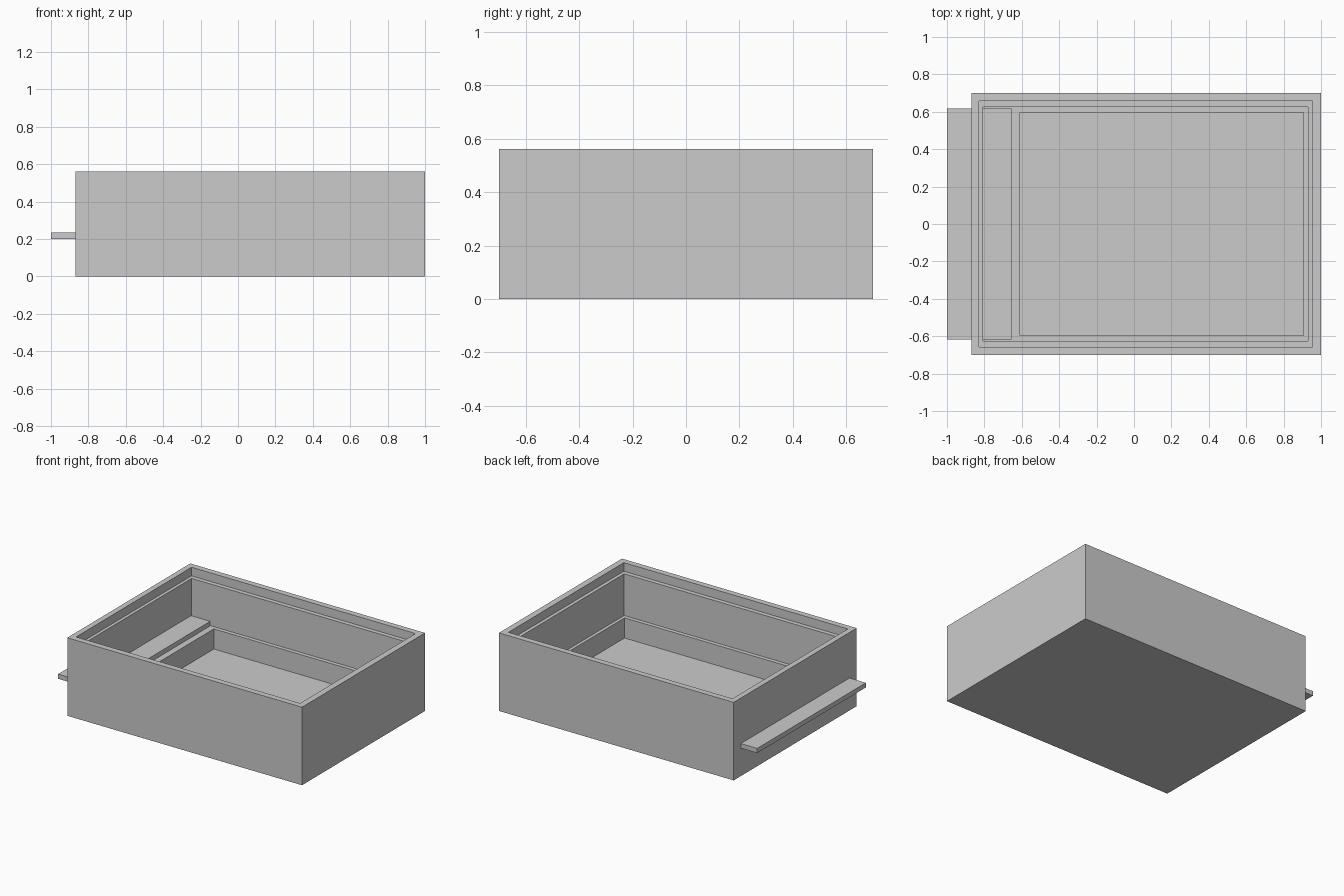
import bpy, bmesh

cube = bpy.data.objects.get("Cube")
if cube:
    bpy.data.objects.remove(cube, do_unlink=True)

grey = bpy.data.materials.new("plain grey")
grey.use_nodes = True
colour = (0.6, 0.6, 0.6, 1)
grey.diffuse_color = colour
grey.node_tree.nodes["Principled BSDF"].inputs["Base Color"].default_value = colour


def nested_box(name, rings):
    """Loft rectangles (x0, x1, half depth, z) in order and cap both ends."""
    bm = bmesh.new()
    loops = []
    for x0, x1, h, z in rings:
        corners = ((x0, -h), (x1, -h), (x1, h), (x0, h))
        loops.append([bm.verts.new((x, y, z)) for x, y in corners])
    for low, high in zip(loops, loops[1:]):
        for i in range(4):
            j = (i + 1) % 4
            bm.faces.new((low[i], low[j], high[j], high[i]))
    bm.faces.new(reversed(loops[0]))
    bm.faces.new(loops[-1])
    bmesh.ops.recalc_face_normals(bm, faces=bm.faces)
    mesh = bpy.data.meshes.new(name)
    bm.to_mesh(mesh)
    bm.free()
    mesh.materials.append(grey)
    obj = bpy.data.objects.new(name, mesh)
    bpy.context.collection.objects.link(obj)
    return obj


# Heights of the rim, lid ledge, inner shelf and pit floor
RIM, LEDGE, SHELF, FLOOR = 0.562, 0.5, 0.2, 0.055
outer = (-0.87, 1.0, 0.7)
lip = (-0.83, 0.955, 0.657)
cavity = (-0.807, 0.93, 0.625)
pit = (-0.61, 0.907, 0.596)

# Open box stepping down from the rim to the pit
nested_box("box_body", [
    (*outer, 0), (*outer, RIM),
    (*lip, RIM), (*lip, LEDGE),
    (*cavity, LEDGE), (*cavity, SHELF),
    (*pit, SHELF), (*pit, FLOOR),
])

# Flat slide passing through the wall and resting on the shelf
slide = (-1.0, -0.655, 0.618)
nested_box("slide_plate", [(*slide, SHELF + 0.0005), (*slide, 0.234)])
